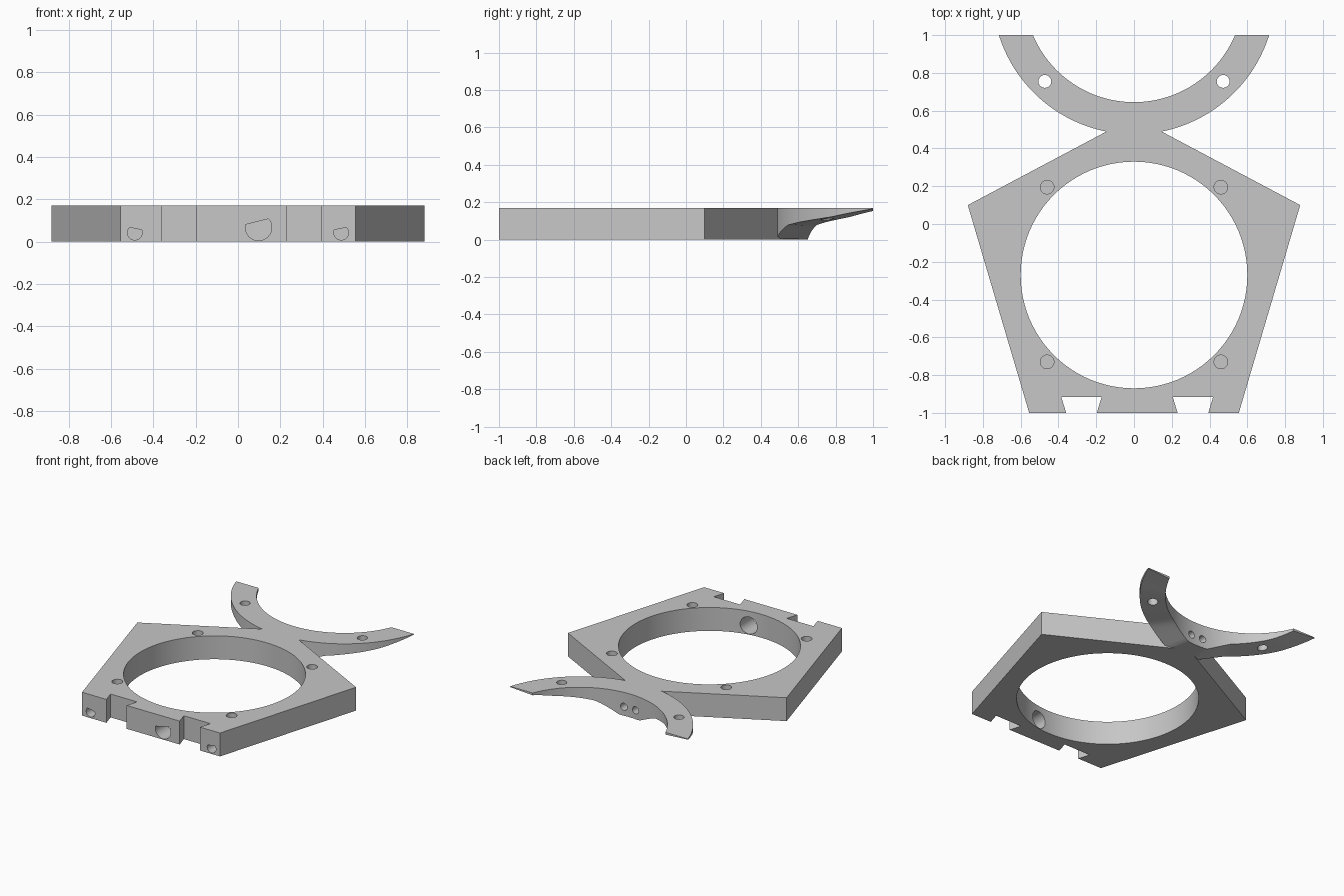
import bpy, bmesh, math
from mathutils import Vector, Matrix

HEIGHT = 0.17
RING_Y, RING_R = -0.27, 0.6
YOKE_Y, YOKE_IN, YOKE_OUT = 1.225, 0.58, 0.75

cube = bpy.data.objects.get("Cube")
if cube:
    bpy.data.objects.remove(cube, do_unlink=True)

grey = bpy.data.materials.new("plain grey")
grey.use_nodes = True
colour = (0.57, 0.57, 0.57, 1)
grey.diffuse_color = colour
grey.node_tree.nodes["Principled BSDF"].inputs["Base Color"].default_value = colour


def finish(bm, name):
    bmesh.ops.recalc_face_normals(bm, faces=bm.faces)
    mesh = bpy.data.meshes.new(name)
    bm.to_mesh(mesh)
    bm.free()
    obj = bpy.data.objects.new(name, mesh)
    obj.data.materials.append(grey)
    bpy.context.collection.objects.link(obj)
    return obj


def prism(name, outline, z0, z1):
    bm = bmesh.new()
    face = bm.faces.new([bm.verts.new((x, y, z0)) for x, y in outline])
    top = bmesh.ops.extrude_face_region(bm, geom=[face])["geom"]
    verts = [v for v in top if isinstance(v, bmesh.types.BMVert)]
    bmesh.ops.translate(bm, verts=verts, vec=(0, 0, z1 - z0))
    return finish(bm, name)


def cylinder(name, centre, radius, depth, along_y=False, sides=32, clip=None):
    """Cylinder; clip = (point, normal) slices one side flat."""
    bm = bmesh.new()
    turn = Matrix.Rotation(math.pi / 2, 4, "X") if along_y else Matrix()
    bmesh.ops.create_cone(bm, cap_ends=True, segments=sides, radius1=radius,
                          radius2=radius, depth=depth,
                          matrix=Matrix.Translation(centre) @ turn)
    if clip:
        bmesh.ops.bisect_plane(bm, geom=bm.verts[:] + bm.edges[:] + bm.faces[:],
                               plane_co=clip[0], plane_no=clip[1], clear_outer=True)
        bmesh.ops.holes_fill(bm, edges=[e for e in bm.edges if e.is_boundary])
    return finish(bm, name)


def combine(target, tool, operation):
    mod = target.modifiers.new("combine", "BOOLEAN")
    mod.object, mod.operation, mod.solver = tool, operation, "EXACT"
    bpy.context.view_layer.objects.active = target
    bpy.ops.object.modifier_apply(modifier=mod.name)
    bpy.data.objects.remove(tool, do_unlink=True)


# Height of the yoke underside by angle from the neck, in degrees
KNOTS = [(0, 0), (8, 0), (13, 0.025), (20, 0.058), (25, 0.078), (35, 0.094),
         (46, 0.11), (53, 0.121), (62, 0.142), (74, 0.168)]


def underside(angle):
    a = abs(math.degrees(angle))
    for (a0, z0), (a1, z1) in zip(KNOTS, KNOTS[1:]):
        if a <= a1:
            return z0 + (z1 - z0) * (a - a0) / (a1 - a0)
    return KNOTS[-1][1]


def make_yoke(steps=32):
    bm = bmesh.new()
    sections = []
    for i in range(-steps, steps + 1):
        ring = []
        for r, top in ((YOKE_IN, 0), (YOKE_OUT, 0), (YOKE_OUT, 1), (YOKE_IN, 1)):
            a = i / steps * math.acos((YOKE_Y - 1) / r)
            z = HEIGHT if top else underside(a)
            ring.append(bm.verts.new((r * math.sin(a), YOKE_Y - r * math.cos(a), z)))
        sections.append(ring)
    for s, t in zip(sections, sections[1:]):
        for k in range(4):
            n = (k + 1) % 4
            bm.faces.new((s[k], s[n], t[n], t[k]))
    bm.faces.new(sections[0])
    bm.faces.new(sections[-1])
    return finish(bm, "yoke")


# Five sided plate joined to the curved yoke
plate = prism("mounting_plate", [(-0.555, -1), (0.555, -1), (0.88, 0.1),
                                 (0, 0.567), (-0.88, 0.1)], 0, HEIGHT)
combine(plate, make_yoke(), "UNION")

# Large ring opening
combine(plate, cylinder("ring_cutter", (0, RING_Y, HEIGHT / 2), RING_R, 1, sides=96),
        "DIFFERENCE")

# Dovetail slots in the front edge
for x in (-0.278, 0.312):
    slot = [(x - 0.075, -1.02), (x + 0.075, -1.02), (x + 0.107, -0.915), (x - 0.107, -0.915)]
    combine(plate, prism("slot_cutter", slot, -0.1, 0.3), "DIFFERENCE")

for side in (-1, 1):
    # Blind screw holes in the plate top
    for y in (0.195, -0.73):
        combine(plate, cylinder("screw_cutter", (side * 0.46, y, HEIGHT), 0.036, 0.17),
                "DIFFERENCE")
    # Through holes in the yoke arms
    combine(plate, cylinder("arm_cutter", (side * 0.472, 0.755, 0.1), 0.034, 0.5),
            "DIFFERENCE")
    # Twin holes in the back of the neck
    combine(plate, cylinder("neck_cutter", (side * 0.047, 0.64, 0.065), 0.026, 0.25, True),
            "DIFFERENCE")
    # Flat topped holes in the front corners
    combine(plate, cylinder("corner_cutter", (side * 0.487, -1, 0.043), 0.035, 0.2, True,
                            clip=((side * 0.487, -1, 0.062), (-side * 0.2, 0, 1))),
            "DIFFERENCE")

# Cable hole from the front edge into the ring, flat topped at its mouth
combine(plate, cylinder("cable_cutter", (0.097, -0.89, 0.067), 0.062, 0.17, True),
        "DIFFERENCE")
combine(plate, cylinder("mouth_cutter", (0.097, -1, 0.067), 0.062, 0.1, True,
                        clip=((0.097, -1, 0.096), (-0.25, 0, 1))), "DIFFERENCE")

# Smooth curved walls, crisp edges
bpy.ops.object.select_all(action="DESELECT")
plate.select_set(True)
bpy.context.view_layer.objects.active = plate
bpy.ops.object.shade_smooth_by_angle(angle=math.radians(25))
